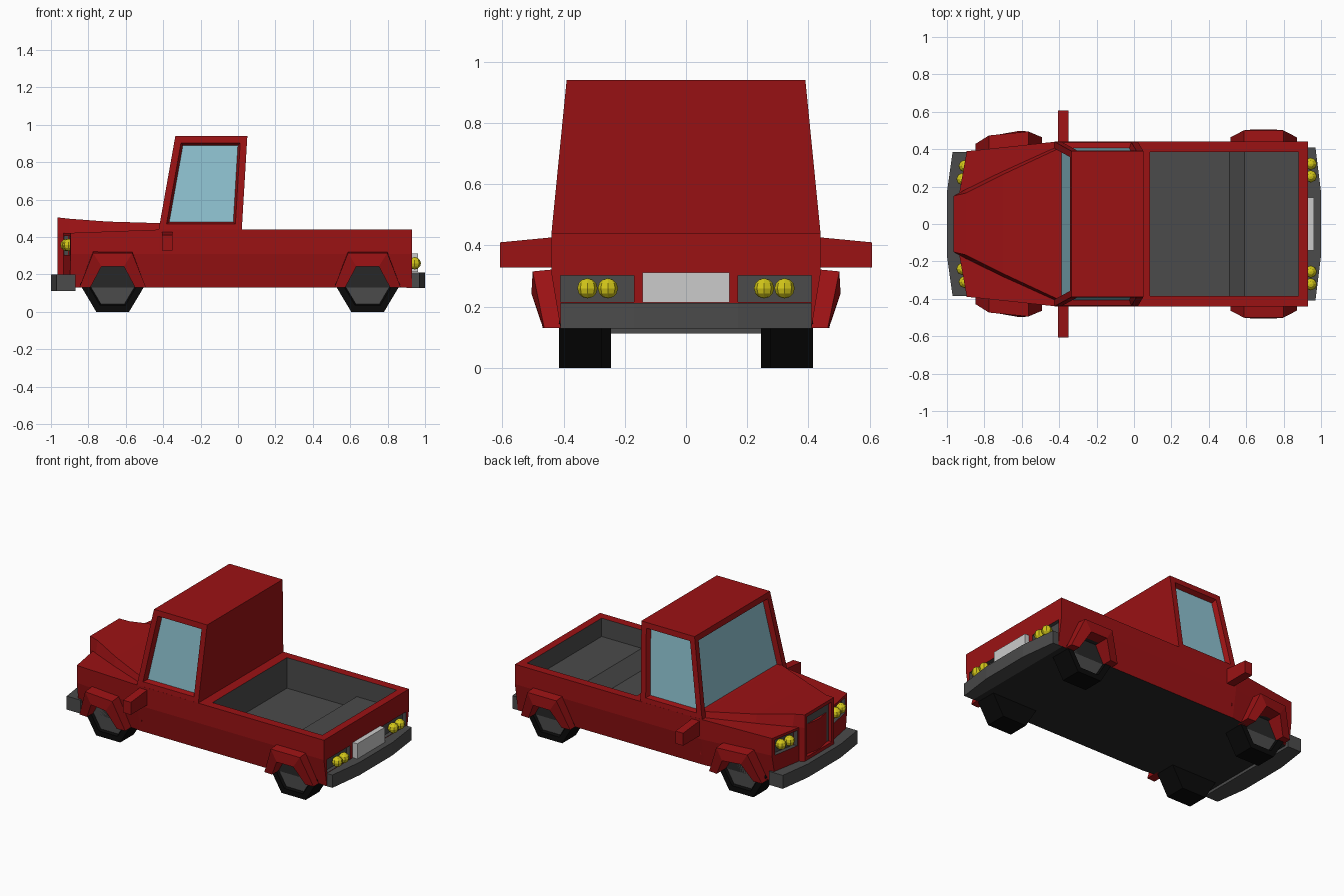
import bpy, bmesh, math
from mathutils import Vector

if "Cube" in bpy.data.objects:
    bpy.data.objects.remove(bpy.data.objects["Cube"])


def material(name, r, g, b):
    m = bpy.data.materials.new(name)
    m.diffuse_color = (r, g, b, 1)
    m.use_nodes = True
    m.node_tree.nodes["Principled BSDF"].inputs["Base Color"].default_value = m.diffuse_color
    return m


RED = material("red_paint", .33, .006, .007)
DARK = material("dark_grey", .07, .07, .07)
UNDER = material("underside", .02, .02, .02)
BLACK = material("rubber", .003, .003, .003)
GLASS = material("glass", .27, .54, .63)
YELLOW = material("lamp_yellow", .65, .57, .01)


def loft(sections):
    """Skin a row of equal-length closed cross-sections and cap both ends."""
    bm = bmesh.new()
    rings = [[bm.verts.new(p) for p in s] for s in sections]
    n = len(rings[0])
    for a, b in zip(rings, rings[1:]):
        for i in range(n):
            j = (i + 1) % n
            bm.faces.new((a[i], a[j], b[j], b[i]))
    bm.faces.new(rings[0])
    bm.faces.new(rings[-1])
    bmesh.ops.recalc_face_normals(bm, faces=bm.faces)
    return bm


def prism_y(pts, y0, y1):
    return loft([[(x, y, z) for x, z in pts] for y in (y0, y1)])


def prism_z(pts, z0, z1):
    return loft([[(x, y, z) for x, y in pts] for z in (z0, z1)])


def box(x0, x1, y0, y1, z0, z1):
    return prism_z([(x0, y0), (x1, y0), (x1, y1), (x0, y1)], z0, z1)


def finish(name, bm, *mats):
    me = bpy.data.meshes.new(name)
    bm.to_mesh(me)
    bm.free()
    for m in mats:
        if m:
            me.materials.append(m)
    ob = bpy.data.objects.new(name, me)
    bpy.context.collection.objects.link(ob)
    return ob


def facing(bm, d):
    bm.normal_update()
    return max(bm.faces, key=lambda f: f.normal.dot(Vector(d)))


def recess(bm, face, border, lip, depth, index):
    """Frame a face, then sink its middle and give it another material."""
    bmesh.ops.inset_region(bm, faces=[face], thickness=border, use_even_offset=True)
    bmesh.ops.inset_region(bm, faces=[face], thickness=lip, depth=-depth, use_even_offset=True)
    face.material_index = index


def cut(target, bm, mat):
    cutter = finish("cutter", bm, mat)
    cutter.hide_render = True
    mod = target.modifiers.new("cut", 'BOOLEAN')
    mod.operation = 'DIFFERENCE'
    mod.solver = 'EXACT'
    mod.material_mode = 'TRANSFER'
    mod.object = cutter
    bpy.context.view_layer.objects.active = target
    bpy.ops.object.modifier_apply(modifier=mod.name)
    bpy.data.objects.remove(cutter)


# Lower body with swept-back front corners
def body_section(x, w, top):
    half = [(w - .03, .13), (w, .31), (w, top)]
    return [(x, y, z) for y, z in half] + [(x, -y, z) for y, z in reversed(half)]


bm = loft([body_section(-.96, .382, .42), body_section(-.42, .44, .44), body_section(.93, .44, .44)])
for s in (1, -1):
    bmesh.ops.bisect_plane(bm, geom=bm.verts[:] + bm.edges[:] + bm.faces[:],
                           plane_co=(-.895, .385 * s, 0), plane_no=(-1, .178 * s, 0), clear_outer=True)
    bmesh.ops.holes_fill(bm, edges=[e for e in bm.edges if e.is_boundary], sides=0)
bmesh.ops.recalc_face_normals(bm, faces=bm.faces)
bm.normal_update()
for f in bm.faces:
    if f.normal.z < -.9:
        f.material_index = 1
body = finish("body", bm, RED, UNDER)

# Cargo bed with raised rear floor
cut(body, prism_y([(.085, .6), (.085, .24), (.51, .24), (.59, .32), (.88, .32), (.88, .6)], -.385, .385), DARK)

FRONT_X, REAR_X = -.67, .693
for s in (1, -1):
    side = "left" if s < 0 else "right"
    # Lamp recesses
    front = [(-.935, .18), (-.90, .365), (-.87, .36), (-.90, .18)]
    front = [(-.99, .18), (-.99, .362), (-.872, .362), (-.905, .18)]
    cut(body, prism_z([(x, y * s) for x, y in front], .305, .405), DARK)
    cut(body, box(.905, .96, .17 * s, .41 * s, .215, .302), DARK)
    # Lamps
    for place, x, y, z in (("head", -.917, .24, .358), ("head", -.905, .31, .358),
                           ("tail", .945, .255, .26), ("tail", .945, .322, .26)):
        bm = bmesh.new()
        bmesh.ops.create_uvsphere(bm, u_segments=8, v_segments=6, radius=.033)
        bmesh.ops.translate(bm, verts=bm.verts, vec=(x, y * s, z))
        finish(f"{side}_{place}_lamp", bm, YELLOW)

    for place, c, shift in (("front", FRONT_X, .03), ("rear", REAR_X, 0)):
        # Wheel opening
        opening = [(c - .136, .10), (c - .06, .243), (c + .06, .243), (c + .136, .10)]
        cut(body, prism_y(opening, (.40 - shift) * s, .6 * s), UNDER)
        # Six-sided tyre with sunken hub
        hexagon = [(c + .175 * math.cos(k * math.pi / 3),
                    .147 + .147 * math.sin(k * math.pi / 3) / math.sin(math.pi / 3)) for k in range(6)]
        bm = prism_y(hexagon, (.275 - shift) * s, (.415 - shift) * s)
        recess(bm, facing(bm, (0, s, 0)), .035, .008, .015, 1)
        finish(f"{side}_{place}_wheel", bm, BLACK, DARK)
        # Flared arch around the opening
        sections = []
        for ix, ox, iz, oz, yo in ((-.12, -.178, .13, .13, .467), (-.06, -.105, .243, .325, .505),
                                   (.06, .105, .243, .325, .505), (.12, .178, .13, .13, .467)):
            taper = .1 * (.17 - ox) if place == "front" else 0
            yo, yi = yo - taper, .40 - shift
            sections.append([(c + ix, yi * s, iz), (c + ix, yo * s, iz),
                             (c + ox, (yo - .004) * s, oz - .01 * (oz > .2)), (c + ox, yi * s, oz)])
        finish(f"{side}_{place}_arch", loft(sections), RED)

    # Door mirror
    finish(f"{side}_mirror", loft([[(x, y * s, z) for x, z in
           ((-.405, .328), (-.35, .328), (-.35, t), (-.405, t))] for y, t in ((.42, .428), (.608, .41))]), RED)

# Hood widening from the grille to the cab
hood = []
for x, w, z in ((-.965, .15, .505), (-.90, .165, .498), (-.70, .265, .483), (-.40, .405, .474)):
    k = .0 if x < -.95 else .02
    hood.append([(x, -w - k, .20), (x, -w - k, .42), (x, -w, z), (x, w, z), (x, w + k, .42), (x, w + k, .20)])
bm = loft(hood)
recess(bm, facing(bm, (-1, 0, 0)), .022, .004, .02, 1)
finish("hood", bm, RED, DARK)

# Cab with sunken windscreen and side windows
bm = loft([[(x0, -w, z), (x1, -w, z), (x1, w, z), (x0, w, z)]
           for x0, x1, w, z in ((-.425, .02, .44, .435), (-.335, .05, .39, .94))])
for d in ((-1, 0, .2), (0, 1, .1), (0, -1, .1)):
    recess(bm, facing(bm, d), .036, .012, .03, 1)
finish("cab", bm, RED, GLASS)

# Bumpers and number plate
for name, s, w, x_in, z0, z1 in (("front_bumper", -1, .385, .87, .112, .2), ("rear_bumper", 1, .41, .90, .128, .212)):
    outline = [(x_in, w), (.97, w), (1, .17), (1, -.17), (.97, -w), (x_in, -w)]
    finish(name, prism_z([(x * s, y) for x, y in outline], z0, z1), DARK)
finish("number_plate", box(.92, .963, -.142, .142, .213, .312), None)
